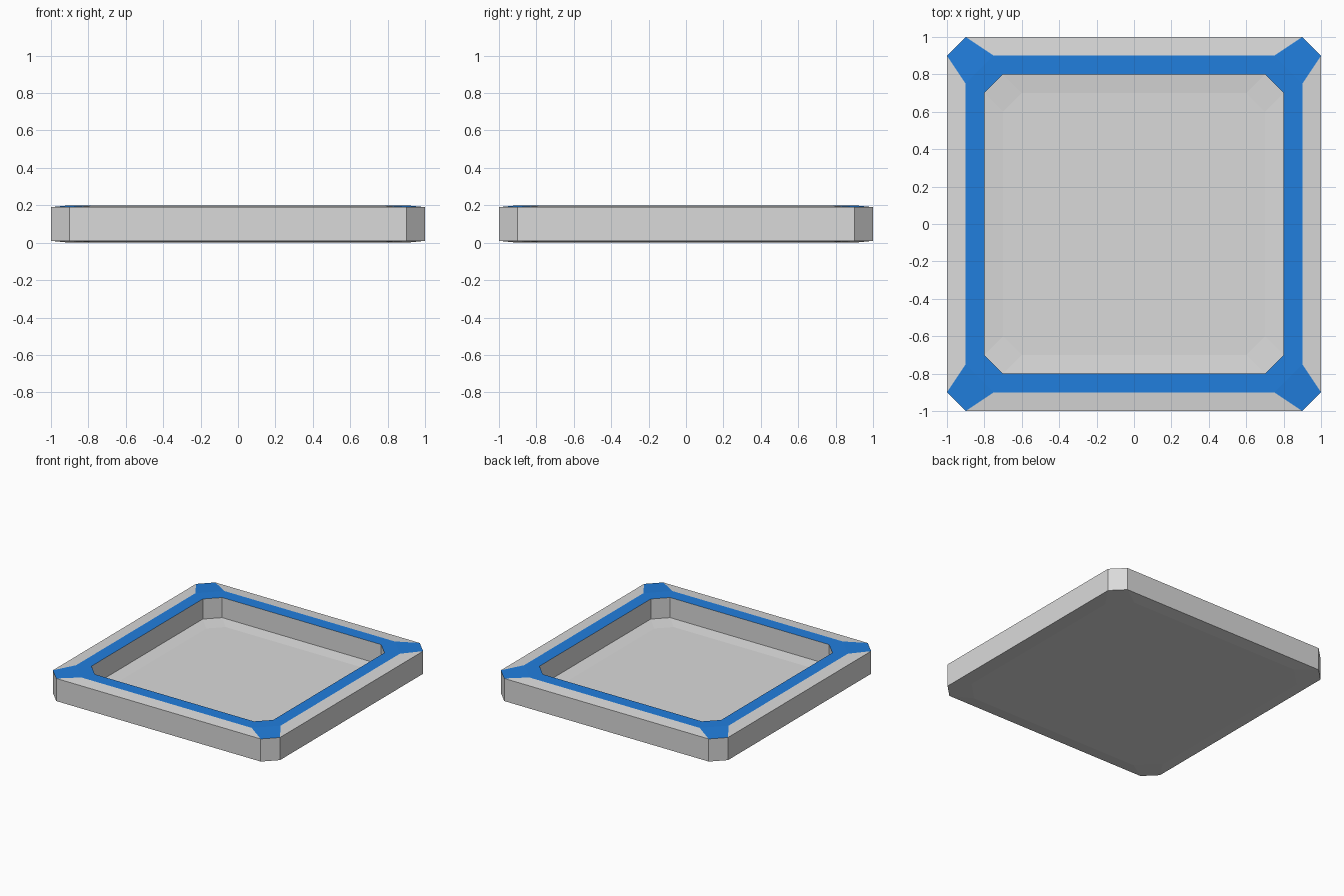
import bpy, bmesh

if "Cube" in bpy.data.objects:
    bpy.data.objects.remove(bpy.data.objects["Cube"])


def material(name, rgb):
    m = bpy.data.materials.new(name)
    m.diffuse_color = (*rgb, 1)
    m.use_nodes = True
    m.node_tree.nodes["Principled BSDF"].inputs["Base Color"].default_value = m.diffuse_color
    return m


grey = material("light_grey", (0.7, 0.7, 0.7))
blue = material("blue", (0.015, 0.21, 0.73))

# Profile of the tray, bottom to floor: half width, corner start, height
PROFILE = [
    (0.90, 0.75, 0.00),   # underside
    (1.00, 0.90, 0.01),   # outer wall bottom
    (1.00, 0.90, 0.19),   # outer wall top
    (0.90, 0.75, 0.20),   # rim outer edge
    (0.80, 0.70, 0.20),   # rim inner edge
    (0.80, 0.70, 0.04),   # inner wall bottom
    (0.70, 0.60, 0.03),   # floor
]


def octagon(bm, a, b, z):
    pts = [(a, -b), (a, b), (b, a), (-b, a), (-a, b), (-a, -b), (-b, -a), (b, -a)]
    return [bm.verts.new((x, y, z)) for x, y in pts]


bm = bmesh.new()
rings = [octagon(bm, *p) for p in PROFILE]
for r, (lo, hi) in enumerate(zip(rings, rings[1:])):
    for i in range(8):
        j = (i + 1) % 8
        f = bm.faces.new((lo[i], lo[j], hi[j], hi[i]))
        # Blue on the whole flat rim and on the sloped corners just outside it
        if r == 3 or (r == 2 and i % 2 == 1):
            f.material_index = 1
bm.faces.new(rings[0][::-1])
bm.faces.new(rings[-1])
bmesh.ops.recalc_face_normals(bm, faces=bm.faces)

mesh = bpy.data.meshes.new("tray")
bm.to_mesh(mesh)
bm.free()
mesh.materials.append(grey)
mesh.materials.append(blue)
tray = bpy.data.objects.new("tray", mesh)
bpy.context.collection.objects.link(tray)
